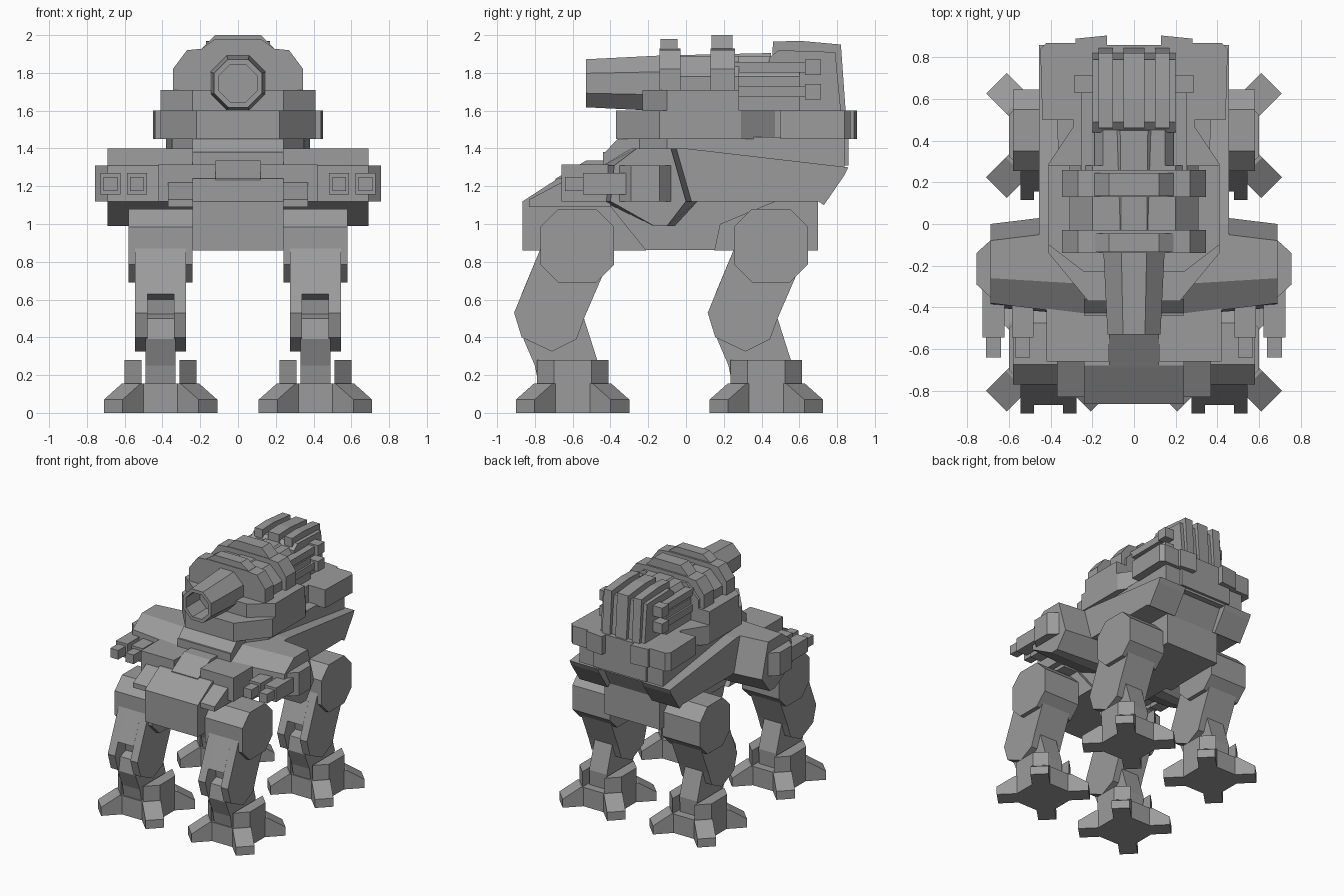
import bpy, bmesh, math
from mathutils import Matrix

cube = bpy.data.objects.get("Cube")
if cube:
    bpy.data.objects.remove(cube, do_unlink=True)

GREY = (0.33, 0.33, 0.33, 1)
armour = bpy.data.materials.new("armour_grey")
armour.use_nodes = True
armour.diffuse_color = GREY
armour.node_tree.nodes["Principled BSDF"].inputs["Base Color"].default_value = GREY


def loft(name, rings, mirror=False):
    """Skin a list of equal-sized rings and cap both ends."""
    bm = bmesh.new()
    rows = [[bm.verts.new(p) for p in ring] for ring in rings]
    n = len(rows[0])
    for a, b in zip(rows, rows[1:]):
        for i in range(n):
            bm.faces.new((a[i], a[(i + 1) % n], b[(i + 1) % n], b[i]))
    bm.faces.new(rows[0])
    bm.faces.new(rows[-1])
    bmesh.ops.recalc_face_normals(bm, faces=bm.faces)
    mesh = bpy.data.meshes.new(name)
    bm.to_mesh(mesh)
    bm.free()
    mesh.materials.append(armour)
    ob = bpy.data.objects.new(name, mesh)
    bpy.context.collection.objects.link(ob)
    if mirror:
        ob.modifiers.new("Mirror", 'MIRROR')
    return ob


def at(axis, p, t):
    return {'x': (t, p[0], p[1]), 'y': (p[0], t, p[1]), 'z': (p[0], p[1], t)}[axis]


def prism(name, axis, pts, lo, hi, mirror=False, end=None):
    """Extrude a profile along an axis; end gives a different far profile."""
    return loft(name, [[at(axis, p, lo) for p in pts],
                       [at(axis, p, hi) for p in (end or pts)]], mirror)


def box(name, x, y, z, mirror=False):
    return prism(name, 'z', [(x[0], y[0]), (x[1], y[0]), (x[1], y[1]), (x[0], y[1])],
                 z[0], z[1], mirror)


def both(half):
    """Complete a half profile on the +x side with its reflection."""
    return half + [(-x, v) for x, v in reversed(half)]


def octagon(cx, cy, r, c):
    q = [(r, -c), (r, c), (c, r), (-c, r), (-r, c), (-r, -c), (-c, -r), (c, -r)]
    return [(cx + a, cy + b) for a, b in q]


# Legs: the rear pair repeats the front pair
X = 0.41
for label, y in (("front", -0.6), ("rear", 0.425)):
    def part(name, pts, a, b):
        return prism(f"{label}_{name}", 'x', [(y + p, z) for p, z in pts], X + a, X + b, True)

    part("hip", octagon(0.025, 0.885, 0.195, 0.1), -0.17, 0.17)
    plate = [(-0.17, 0.87), (-0.31, 0.53), (-0.27, 0.4), (-0.11, 0.325),
             (0.02, 0.39), (0.06, 0.5), (0.22, 0.87), (0.02, 0.98)]
    for side, a, b in (("inner", -0.135, -0.07), ("outer", 0.07, 0.135)):
        part(f"thigh_plate_{side}", plate, a, b)
    part("thigh_core", [(-0.17, 0.87), (-0.27, 0.63), (-0.18, 0.6), (-0.15, 0.42),
                        (0.02, 0.4), (0.06, 0.5), (0.22, 0.87)], -0.07, 0.07)
    part("shin", [(-0.24, 0.5), (-0.26, 0.39), (-0.2, 0.25), (-0.17, 0.1), (0.12, 0.1),
                  (0.13, 0.28), (0.06, 0.5), (-0.06, 0.56)], -0.08, 0.08)
    # Foot with ankle guards and four diagonal toes
    prism(f"{label}_foot", 'z', octagon(X, y, 0.19, 0.1), 0, 0.155, True)
    guard = [(0.1, -0.19), (0.19, -0.1), (0.19, 0.1), (0.1, 0.19)]
    for side, s in (("outer", 1), ("inner", -1)):
        prism(f"{label}_ankle_{side}", 'z', [(X + s * a, y + b) for a, b in guard],
              0.15, 0.28, True)
    for k in range(4):
        toe = prism(f"{label}_toe_{k + 1}", 'x', [(0, 0), (0.355, 0), (0.355, 0.07),
                    (0.22, 0.155), (0, 0.155)], -0.07, 0.07, True)
        toe.data.transform(Matrix.Translation((X, y, 0))
                           @ Matrix.Rotation(math.pi * (k / 2 + 0.25), 4, 'Z'))

# Lower body
prism("front_body", 'x', [(-0.865, 0.86), (-0.865, 1.12), (-0.68, 1.24), (-0.42, 1.24),
                          (-0.42, 1.12), (-0.21, 0.86)], -0.24, 0.24)
box("belly", (-0.2, 0.2), (-0.5, 0.6), (0.862, 1.2))
prism("rear_body", 'x', [(0.15, 0.86), (0.18, 1.0), (0.47, 1.12), (0.7, 1.12),
                         (0.7, 0.86)], -0.25, 0.25)
prism("nose_slope", 'x', [(-0.83, 1.09), (-0.83, 1.13), (-0.66, 1.22), (-0.4, 1.22),
                          (-0.4, 1.09)], -0.37, 0.37)
box("nose_plate", (0.12, 0.42), (-0.66, -0.3), (1.12, 1.315), True)
prism("nose_ridge", 'x', [(-0.69, 1.2), (-0.69, 1.24), (-0.53, 1.335), (-0.35, 1.335),
                          (-0.35, 1.2)], -0.12, 0.12)

# Shoulders taper slightly outward
prism("shoulder", 'x', [(-0.44, 1.12), (-0.44, 1.31), (-0.29, 1.4), (-0.02, 1.4),
                        (0.06, 1.12), (-0.06, 0.99), (-0.17, 0.99)], 0.2, 0.69, True,
      [(-0.4, 1.12), (-0.38, 1.31), (-0.26, 1.4), (-0.08, 1.4),
       (0.0, 1.12), (-0.1, 0.99), (-0.17, 0.99)])

# Upper hull with rear wings
prism("hull", 'x', [(-0.44, 1.12), (-0.44, 1.38), (-0.3, 1.4), (0, 1.4), (0.8, 1.31),
                    (0.7, 1.12)], -0.24, 0.24)
prism("hull_wing", 'x', [(-0.1, 1.12), (-0.1, 1.4), (0, 1.4), (0.86, 1.3), (0.84, 1.26),
                         (0.73, 1.1), (0.7, 1.12)], 0.2, 0.455, True)
prism("turret_neck", 'x', [(-0.44, 1.3), (-0.44, 1.37), (-0.36, 1.45), (0.86, 1.45),
                           (0.86, 1.31)], -0.24, 0.24)
prism("neck_skirt", 'z', both([(0.2, -0.3), (0.35, -0.1), (0.38, 0.84)]), 1.29, 1.46)

# Side gun pods with twin barrels
prism("gun_pod", 'z', [(0.42, -0.29), (0.48, -0.36), (0.68, -0.36), (0.757, -0.29),
                       (0.757, -0.14), (0.68, -0.07), (0.48, -0.07), (0.42, -0.14)],
      1.12, 1.31, True)
for label, x in (("inner", 0.535), ("outer", 0.675)):
    box(f"gun_sleeve_{label}", (x - 0.052, x + 0.052), (-0.545, -0.3), (1.155, 1.27), True)
    box(f"gun_tip_{label}", (x - 0.036, x + 0.036), (-0.64, -0.5), (1.175, 1.25), True)

# Turret base
prism("turret_base", 'z', both([(0.22, -0.37), (0.41, -0.14), (0.41, 0.29),
                                (0.29, 0.47), (0.29, 0.86)]), 1.45, 1.6)
prism("rear_bin", 'z', [(0.27, 0.5), (0.44, 0.5), (0.45, 0.84), (0.42, 0.87), (0.27, 0.87)],
      1.45, 1.6, True)
prism("rear_lip", 'z', [(0.13, 0.8), (0.28, 0.8), (0.28, 0.89), (0.13, 0.905)],
      1.45, 1.6, True)

# Turret body: core, cradle and two raised bands
prism("turret_core", 'y', both([(0.31, 1.6), (0.31, 1.78), (0.2, 1.89)]), -0.1, 0.28)
prism("turret_rear", 'y', both([(0.24, 1.6), (0.24, 1.78), (0.15, 1.89)]), 0.25, 0.6)
prism("cradle", 'z', both([(0.24, -0.23), (0.41, -0.1), (0.41, 0.28)]), 1.6, 1.71)
for label, y0, y1, top in (("front", -0.14, -0.03, 1.98), ("rear", 0.13, 0.26, 2.0)):
    prism(f"{label}_band", 'y', both([(0.345, 1.6), (0.345, 1.82), (0.27, 1.92),
                                      (0.17, 1.93)]), y0, y1)
    prism(f"{label}_band_cap", 'y', both([(0.2, 1.9), (0.19, 1.93), (0.12, top)]),
          y0 + 0.005, y1 - 0.015)

# Main gun: hollow octagonal barrel
loft("main_barrel", [[at('y', p, y) for p in octagon(0, 1.745, r, r * 0.414)]
                     for y, r in ((0.45, 0.16), (-0.13, 0.147), (-0.53, 0.127),
                                  (-0.53, 0.1), (-0.35, 0.1))])

# Rear engine block with vertical ribs
prism("engine_block", 'x', [(0.44, 1.6), (0.44, 1.88), (0.49, 1.92), (0.79, 1.91),
                            (0.82, 1.6)], -0.2, 0.2)
ribs = [(0.45, 1.6), (0.46, 1.965), (0.6, 1.97), (0.82, 1.95), (0.845, 1.6)]
prism("centre_rib", 'x', ribs, -0.05, 0.05)
prism("side_rib", 'x', ribs, 0.1, 0.17, True)

# Exhaust rods beside the engine
for label, z in (("lower", 1.7), ("upper", 1.83)):
    box(f"{label}_rod", (0.19, 0.255), (0.25, 0.66), (z - 0.028, z + 0.028), True)
    box(f"{label}_rod_end", (0.2, 0.285), (0.63, 0.715), (z - 0.042, z + 0.042), True)
